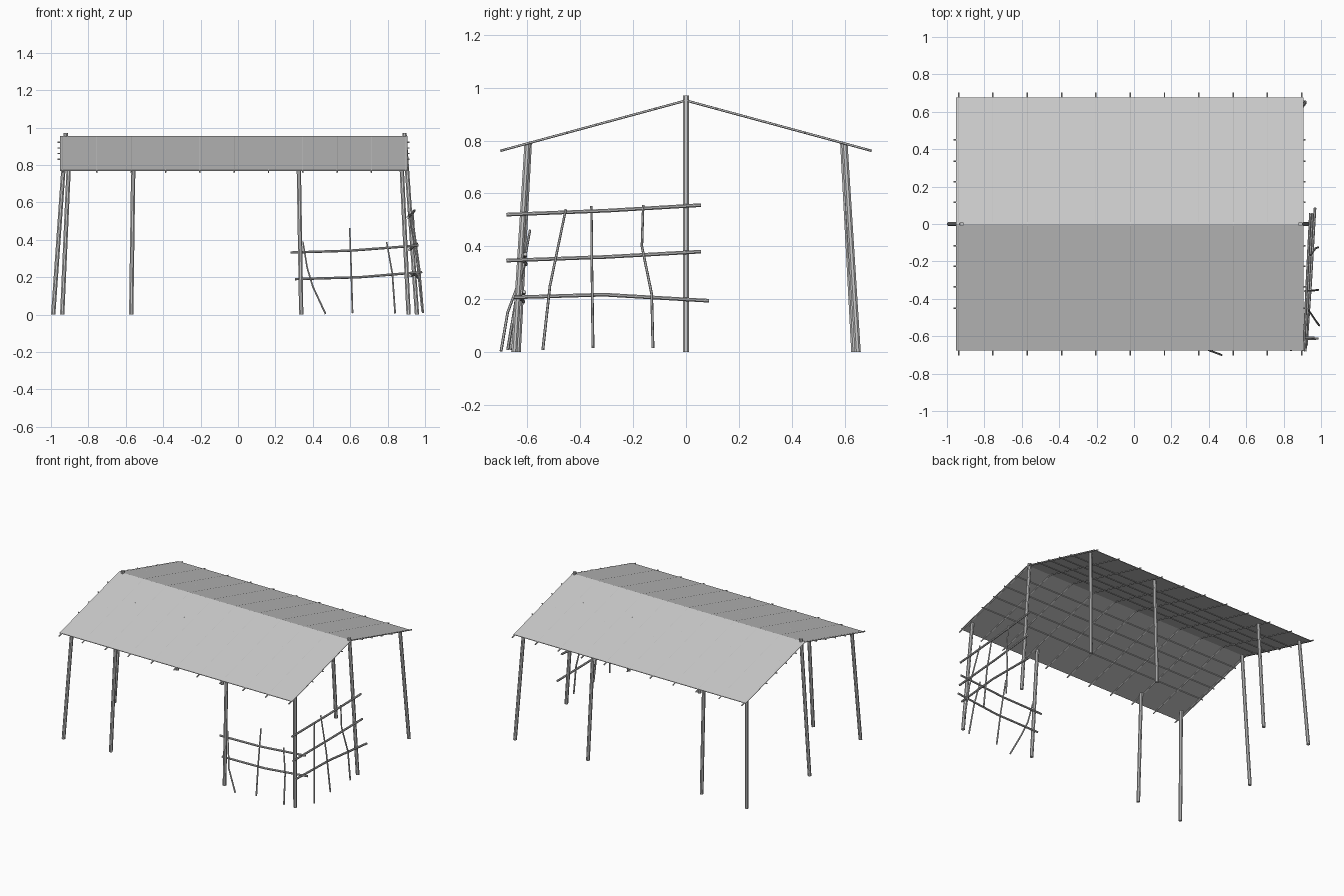
import bpy, bmesh
from mathutils import Vector
from math import cos, sin, pi

if "Cube" in bpy.data.objects:
    bpy.data.objects.remove(bpy.data.objects["Cube"])


def tube(name, pts, r0, r1=None, sides=8, axis=None):
    """Faceted pole through the points; a fixed axis gives level ends."""
    r1 = r0 if r1 is None else r1
    pts = [Vector(p) for p in pts]
    bm = bmesh.new()
    rings = []
    for i, p in enumerate(pts):
        d = Vector(axis) if axis else pts[min(i + 1, len(pts) - 1)] - pts[max(i - 1, 0)]
        d.normalize()
        ref = Vector((0, 1, 0)) if abs(d.y) < 0.8 else Vector((0, 0, 1))
        u = d.cross(ref).normalized()
        v = d.cross(u)
        r = r0 + (r1 - r0) * i / (len(pts) - 1)
        angles = [2 * pi * (k + 0.5) / sides for k in range(sides)]
        rings.append([bm.verts.new(p + (u * cos(a) + v * sin(a)) * r) for a in angles])
    for a, b in zip(rings, rings[1:]):
        for k in range(sides):
            n = (k + 1) % sides
            bm.faces.new((a[k], a[n], b[n], b[k]))
    bm.faces.new(rings[0])
    bm.faces.new(rings[-1])
    bmesh.ops.recalc_face_normals(bm, faces=bm.faces)
    me = bpy.data.meshes.new(name)
    bm.to_mesh(me)
    bm.free()
    ob = bpy.data.objects.new(name, me)
    bpy.context.collection.objects.link(ob)
    return ob


RIDGE, SLOPE = 0.956, 0.271


def roof_z(y):
    return RIDGE - SLOPE * abs(y)


# Roof sheet: thin folded profile swept along x
E, T = 0.677, 0.004
profile = [(-E, roof_z(E)), (0, RIDGE), (E, roof_z(E)),
           (E, roof_z(E) - T), (0, RIDGE - T), (-E, roof_z(E) - T)]
verts = [(x, y, z) for x in (-0.952, 0.906) for y, z in profile]
faces = [(i, (i + 1) % 6, (i + 1) % 6 + 6, i + 6) for i in range(6)]
faces += [(0, 5, 4, 1), (1, 4, 3, 2), (6, 7, 10, 11), (7, 8, 9, 10)]
me = bpy.data.meshes.new("roof_sheet")
me.from_pydata(verts, [], faces)
bm = bmesh.new()
bm.from_mesh(me)
bmesh.ops.recalc_face_normals(bm, faces=bm.faces)
bm.to_mesh(me)
bm.free()
bpy.context.collection.objects.link(bpy.data.objects.new("roof_sheet", me))

for s in (-1, 1):
    # Rafters poke out at the eaves
    for i in range(11):
        x = -0.938 + 0.1835 * i
        tube("rafter", [(x, s * y, roof_z(y) - 0.004) for y in (0.01, 0.703)], 0.0045, sides=6)
    # Purlins poke out at the gables
    for y in (0.115, 0.225, 0.335, 0.45):
        tube("purlin", [(x, s * y, roof_z(y) - 0.004) for x in (-0.964, 0.918)], 0.004, sides=6)
    # Side posts, leaning inwards
    for x0, x1, y0, y1 in ((-0.94, -0.905, 0.65, 0.60), (-0.571, -0.56, 0.637, 0.595),
                           (0.338, 0.325, 0.637, 0.595), (0.912, 0.875, 0.65, 0.60)):
        tube("side_post", [(x0, s * y0, 0), (x1, s * y1, roof_z(y1) - 0.003)],
             0.0125, axis=(0, 0, 1))

# Ridge posts
for x0, x1 in ((-0.988, -0.92), (0.957, 0.89)):
    tube("ridge_post", [(x0, 0, 0), (x1, 0, 0.971)], 0.0125, axis=(0, 0, 1))

# End fence: rails, then crooked stakes
for rail in ([(0.908, -0.68, 0.52), (0.925, -0.3, 0.535), (0.943, 0.057, 0.556)],
             [(0.916, -0.68, 0.346), (0.935, -0.3, 0.36), (0.955, 0.057, 0.38)],
             [(0.922, -0.65, 0.207), (0.945, -0.31, 0.217), (0.968, 0.087, 0.194)]):
    tube("end_fence_rail", rail, 0.0075)
for stake in ([(0.99, -0.542, 0.008), (0.97, -0.515, 0.25), (0.93, -0.455, 0.54)],
              [(0.985, -0.352, 0.015), (0.955, -0.356, 0.3), (0.912, -0.358, 0.552)],
              [(0.985, -0.125, 0.015), (0.97, -0.13, 0.22), (0.945, -0.167, 0.4),
               (0.935, -0.162, 0.557)]):
    tube("end_fence_stake", stake, 0.0055, 0.0045, 6)

# Front fence: rails, then crooked stakes
for rail in ([(0.28, -0.606, 0.332), (0.6, -0.612, 0.342), (0.965, -0.608, 0.37)],
             [(0.305, -0.615, 0.19), (0.65, -0.622, 0.2), (0.985, -0.612, 0.228)]):
    tube("front_fence_rail", rail, 0.007)
for stake in ([(0.468, -0.7, 0.004), (0.4, -0.675, 0.15), (0.37, -0.638, 0.25), (0.347, -0.615, 0.39)],
              [(0.612, -0.665, 0.008), (0.606, -0.635, 0.22), (0.597, -0.59, 0.463)],
              [(0.84, -0.675, 0.008), (0.825, -0.64, 0.22), (0.795, -0.615, 0.387)]):
    tube("front_fence_stake", stake, 0.0055, 0.0045, 6)
